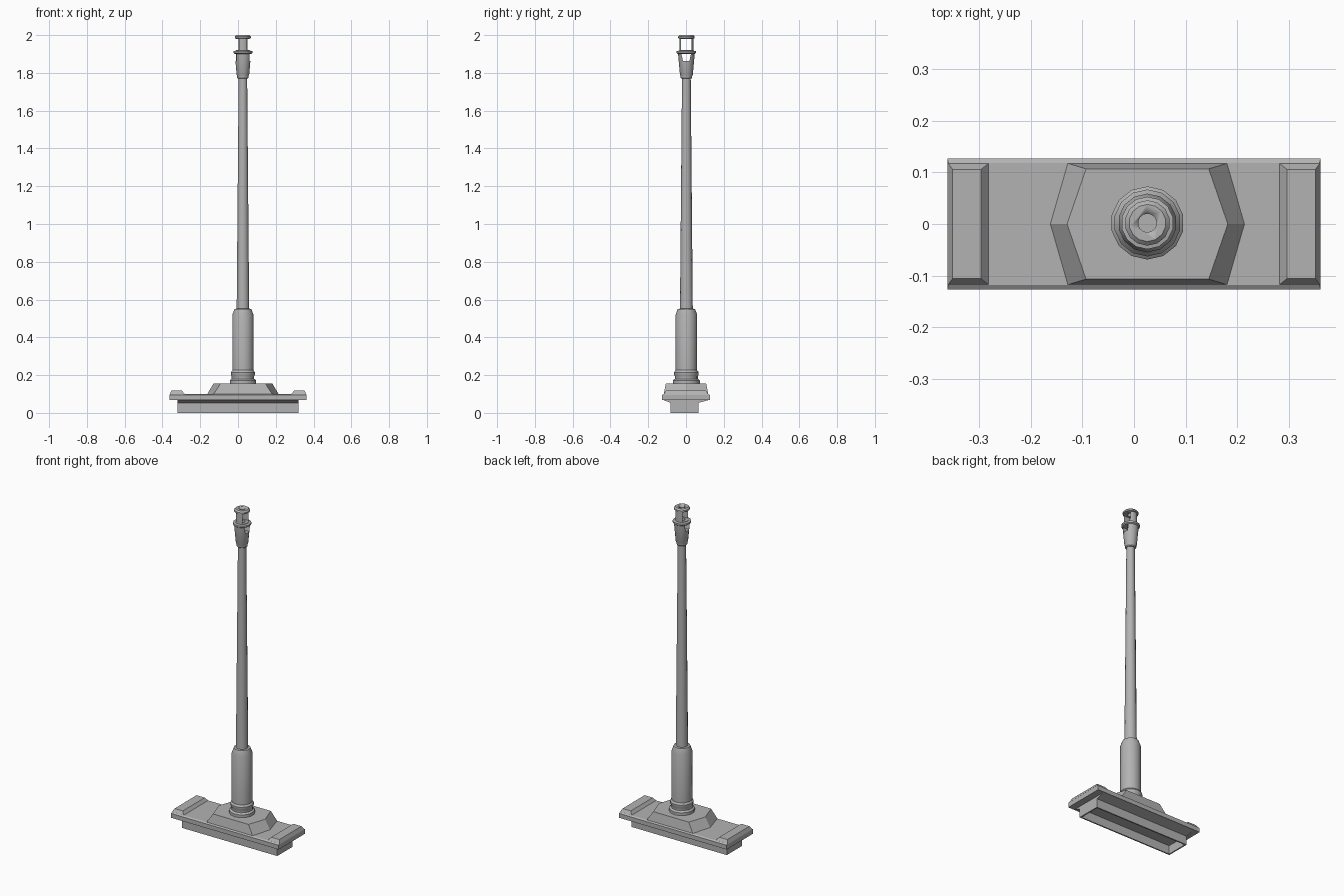
import bpy
import bmesh
import math

if "Cube" in bpy.data.objects:
    bpy.data.objects.remove(bpy.data.objects["Cube"])

grey = bpy.data.materials.new("plain grey")
grey.use_nodes = True
grey.diffuse_color = (0.45, 0.45, 0.45, 1)
grey.node_tree.nodes["Principled BSDF"].inputs["Base Color"].default_value = grey.diffuse_color

AXIS_X, AXIS_Y, SIDES = 0.026, 0.002, 14


def loft(name, rings, smooth=False, caps=True):
    """Join rings of equal point count into one skin, optionally capped."""
    bm = bmesh.new()
    loops = [[bm.verts.new(p) for p in ring] for ring in rings]
    n = len(loops[0])
    for a, b in zip(loops, loops[1:]):
        for i in range(n):
            j = (i + 1) % n
            bm.faces.new((a[i], a[j], b[j], b[i]))
    if caps:
        bm.faces.new(loops[0][::-1])
        bm.faces.new(loops[-1])
    bmesh.ops.recalc_face_normals(bm, faces=bm.faces)
    mesh = bpy.data.meshes.new(name)
    bm.to_mesh(mesh)
    bm.free()
    mesh.materials.append(grey)
    obj = bpy.data.objects.new(name, mesh)
    bpy.context.collection.objects.link(obj)
    if smooth:
        bpy.ops.object.select_all(action="DESELECT")
        obj.select_set(True)
        bpy.context.view_layer.objects.active = obj
        bpy.ops.object.shade_smooth_by_angle(angle=math.radians(30))
    return obj


def rect(x0, x1, y0, y1, z):
    return [(x0, y0, z), (x1, y0, z), (x1, y1, z), (x0, y1, z)]


def turned(name, profile):
    """Lathe a (radius, height) profile about the mast axis."""
    rings = []
    for r, z in profile:
        angles = [math.tau * (i + 0.5) / SIDES for i in range(SIDES)]
        rings.append([(AXIS_X + r * math.cos(a), AXIS_Y + r * math.sin(a), z) for a in angles])
    return loft(name, rings, smooth=True)


def cut(target, cutter):
    mod = target.modifiers.new("cut", "BOOLEAN")
    mod.operation = "DIFFERENCE"
    mod.solver = "EXACT"
    mod.object = cutter
    cutter.hide_render = True
    cutter.hide_viewport = True


# Hollow foot, open below, and the flared underside
foot_y = (-0.081, 0.066)
wall = 0.008
loft("foot", [
    rect(-0.32 + wall, 0.32 - wall, foot_y[0] + wall, foot_y[1] - wall, 0.052),
    rect(-0.32 + wall, 0.32 - wall, foot_y[0] + wall, foot_y[1] - wall, 0),
    rect(-0.32, 0.32, *foot_y, 0),
    rect(-0.32, 0.32, *foot_y, 0.053),
    rect(-0.32, 0.32, -0.12, 0.12, 0.068),
])

# Flat base plate with bevelled rim
loft("base_plate", [
    rect(-0.362, 0.362, -0.127, 0.127, 0.068),
    rect(-0.362, 0.362, -0.127, 0.127, 0.094),
    rect(-0.36, 0.36, -0.118, 0.118, 0.1),
])

# Raised pad at each end
for side, label in ((1, "left"), (-1, "right")):
    loft(label + "_end_pad", [
        rect(side * 0.282, side * 0.361, -0.118, 0.118, 0.099),
        rect(side * 0.297, side * 0.352, -0.106, 0.106, 0.118),
    ])


# Six-sided mound under the mast
def hexagon(tip, shoulder, half, z):
    return [(AXIS_X + x, y, z) for x, y in (
        (-tip, 0), (-shoulder, -half), (shoulder, -half),
        (tip, 0), (shoulder, half), (-shoulder, half))]


loft("mound", [hexagon(0.189, 0.155, 0.118, 0.099), hexagon(0.156, 0.119, 0.107, 0.155)])

# Collar, sleeve and tapered tube
turned("collar", [(0.071, 0.15), (0.071, 0.172), (0.065, 0.178), (0.061, 0.18),
                  (0.061, 0.195), (0.065, 0.202), (0.065, 0.215), (0.057, 0.226)])
turned("sleeve", [(0.057, 0.22), (0.057, 0.52), (0.046, 0.55), (0.033, 0.552)])
turned("tube", [(0.034, 0.54), (0.023, 1.78)])

# Flared head with flange and top cap
head = turned("head", [
    (0.026, 1.769), (0.031, 1.774), (0.031, 1.784), (0.034, 1.79), (0.044, 1.9),
    (0.051, 1.905), (0.051, 1.915), (0.037, 1.918), (0.037, 1.982),
    (0.044, 1.984), (0.044, 1.992), (0.036, 2.0)])

# Openings through the head and the bore at its top
x0, x1 = AXIS_X - 0.1, AXIS_X + 0.1
cut(head, loft("upper_window_cutter", [
    rect(x0, x1, AXIS_Y - 0.029, AXIS_Y + 0.027, 1.921),
    rect(x0, x1, AXIS_Y - 0.029, AXIS_Y + 0.027, 1.979)]))
cut(head, loft("lower_window_cutter", [
    rect(x0, x1, AXIS_Y - 0.018, AXIS_Y + 0.016, 1.862),
    rect(x0, x1, AXIS_Y - 0.026, AXIS_Y + 0.024, 1.9)]))
cut(head, turned("bore_cutter", [(0.018, 1.86), (0.018, 2.05)]))
